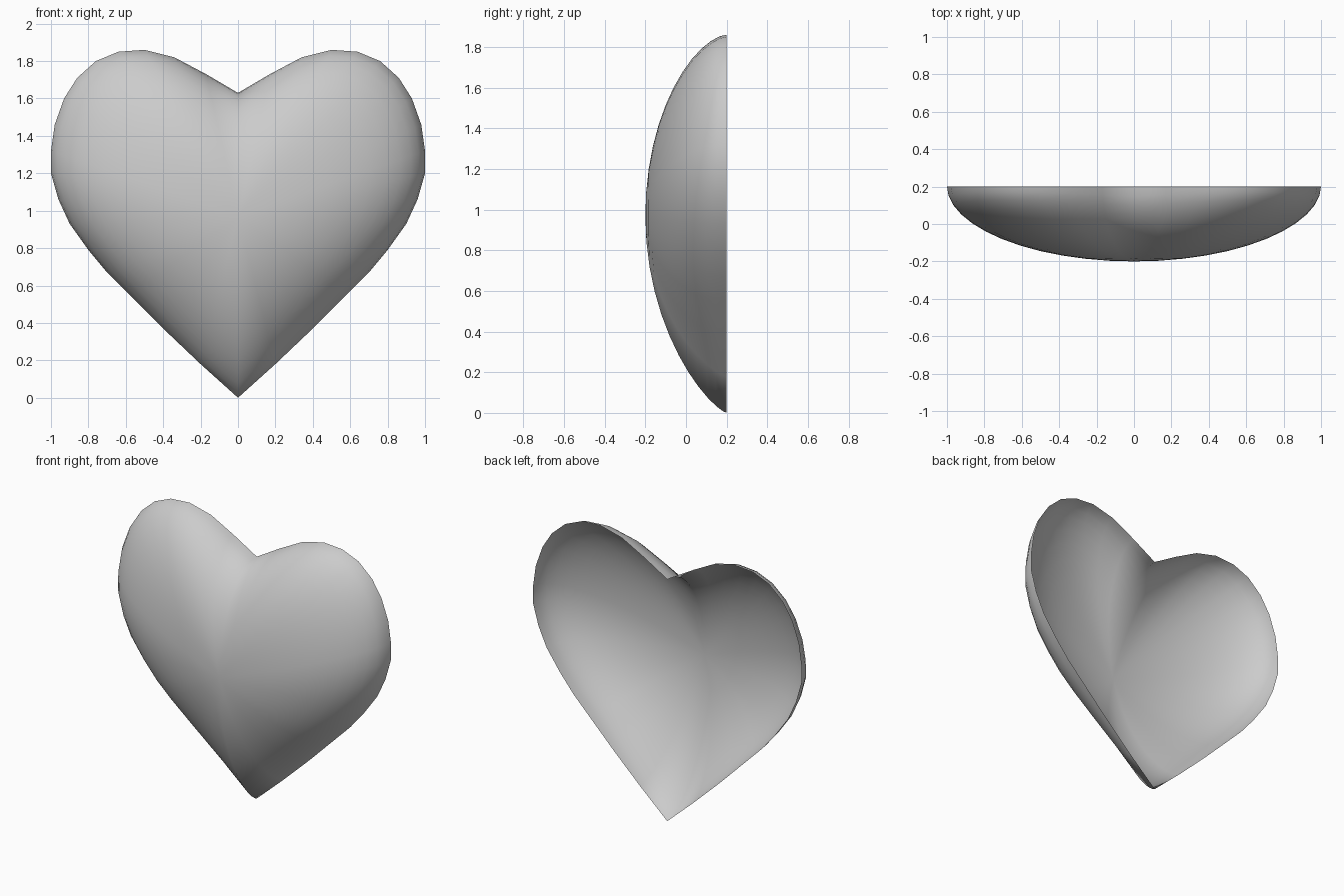
import bpy
import bmesh
import math

cube = bpy.data.objects.get("Cube")
if cube:
    bpy.data.objects.remove(cube, do_unlink=True)

# Plain grey material
GREY = (0.6, 0.6, 0.6, 1.0)
mat = bpy.data.materials.new("light grey")
mat.use_nodes = True
mat.diffuse_color = GREY
bsdf = next(n for n in mat.node_tree.nodes if n.type == 'BSDF_PRINCIPLED')
bsdf.inputs["Base Color"].default_value = GREY

# Half outline from the notch round to the tip (x, z), mirrored for the other half
half = [(0, 1.63), (.17, 1.73), (.34, 1.82), (.5, 1.86), (.64, 1.85), (.76, 1.8),
        (.86, 1.71), (.93, 1.6), (.98, 1.46), (1, 1.32), (1, 1.2), (.96, 1.06),
        (.9, .93), (.8, .79), (.7, .67), (.58, .55), (.4, .37), (.2, .18), (0, 0)]
outline = half + [(-x, z) for x, z in half[-2:0:-1]]

CENTRE_Z, BACK, DEPTH, RINGS = 0.97, 0.2, 0.4, 12


def shell_point(x, z, r):
    """Point on the domed front, r running from the middle (0) to the rim (1)."""
    dx, dz = x, z - CENTRE_Z
    s = dz / math.hypot(dx, dz)
    power = 0.5 + (0.26 * s ** 4 if s < 0 else 0.3 * s * s * abs(dx))
    return (r * dx, BACK - DEPTH * max(0.0, 1 - r * r) ** power, CENTRE_Z + r * dz)


# Domed heart shell, open at the back
bm = bmesh.new()
apex = bm.verts.new((0, BACK - DEPTH, CENTRE_Z))
rings = []
for k in range(1, RINGS + 1):
    r = math.sin(math.pi / 2 * k / RINGS)
    if k == RINGS:
        r = 1.0
    rings.append([bm.verts.new(shell_point(x, z, r)) for x, z in outline])
n = len(outline)
for i in range(n):
    j = (i + 1) % n
    bm.faces.new((apex, rings[0][i], rings[0][j]))
    for a, b in zip(rings, rings[1:]):
        bm.faces.new((a[i], b[i], b[j], a[j]))
bm.normal_update()

# Outer side faces the front
if sum(f.normal.y * f.calc_area() for f in bm.faces) > 0:
    bmesh.ops.reverse_faces(bm, faces=bm.faces[:])

mesh = bpy.data.meshes.new("heart_shell")
bm.to_mesh(mesh)
bm.free()
mesh.materials.append(mat)
heart = bpy.data.objects.new("heart_shell", mesh)
bpy.context.collection.objects.link(heart)

# Smooth shading
for p in mesh.polygons:
    p.use_smooth = True
